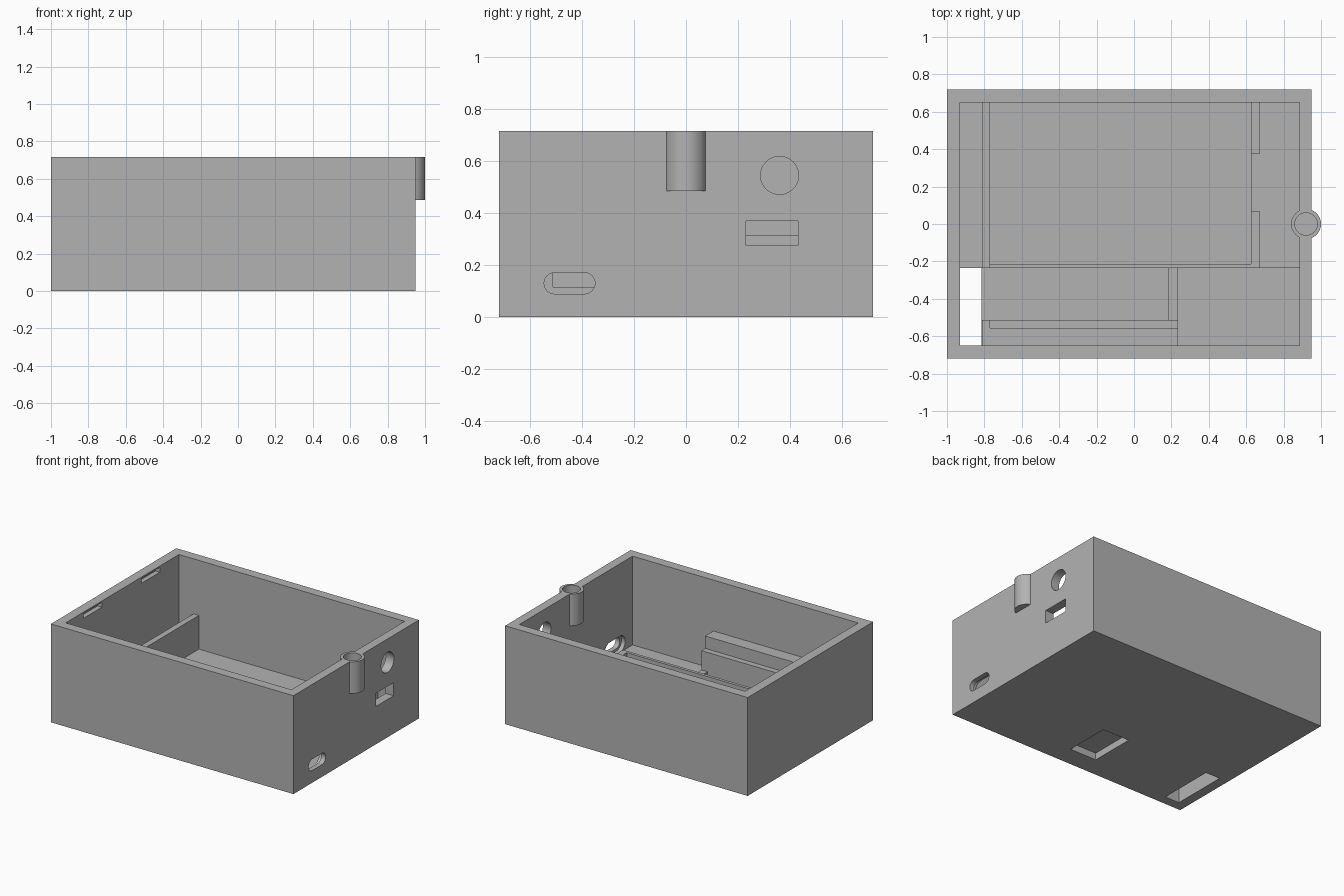
import bpy, bmesh, math
from mathutils import Matrix

cube = bpy.data.objects.get("Cube")
if cube:
    bpy.data.objects.remove(cube, do_unlink=True)

grey = bpy.data.materials.new("plain grey")
grey.use_nodes = True
grey.diffuse_color = (0.45, 0.45, 0.45, 1)
grey.node_tree.nodes["Principled BSDF"].inputs["Base Color"].default_value = (0.45, 0.45, 0.45, 1)


def finish(name, bm):
    bmesh.ops.recalc_face_normals(bm, faces=bm.faces)
    mesh = bpy.data.meshes.new(name)
    bm.to_mesh(mesh)
    bm.free()
    mesh.materials.append(grey)
    obj = bpy.data.objects.new(name, mesh)
    bpy.context.collection.objects.link(obj)
    return obj


def box(name, xs, ys, zs):
    bm = bmesh.new()
    bmesh.ops.create_cube(bm, size=1)
    for v in bm.verts:
        v.co = [lo + (c + 0.5) * (hi - lo) for c, (lo, hi) in zip(v.co, (xs, ys, zs))]
    return finish(name, bm)


def cylinder(name, radius, depth, centre, along_x=False):
    bm = bmesh.new()
    turn = Matrix.Rotation(math.pi / 2, 4, "Y") if along_x else Matrix()
    bmesh.ops.create_cone(bm, cap_ends=True, segments=48, radius1=radius, radius2=radius,
                          depth=depth, matrix=Matrix.Translation(centre) @ turn)
    return finish(name, bm)


def stadium(name, xs, y, z, half_length, radius):
    # Rounded slot running along y, cut in the x direction
    bm = bmesh.new()
    ring = []
    for side in (1, -1):
        for i in range(13):
            a = -math.pi / 2 + math.pi * i / 12
            ring.append((y + side * (half_length - radius + radius * math.cos(a)),
                         z + side * radius * math.sin(a)))
    face = bm.faces.new([bm.verts.new((xs[0], *p)) for p in ring])
    new = bmesh.ops.extrude_face_region(bm, geom=[face])["geom"]
    bmesh.ops.translate(bm, vec=(xs[1] - xs[0], 0, 0),
                        verts=[g for g in new if isinstance(g, bmesh.types.BMVert)])
    return finish(name, bm)


def combine(target, tool, operation="DIFFERENCE"):
    mod = target.modifiers.new("combine", "BOOLEAN")
    mod.operation, mod.solver, mod.object = operation, "EXACT", tool
    bpy.context.view_layer.objects.active = target
    bpy.ops.object.modifier_apply(modifier=mod.name)
    bpy.data.objects.remove(tool, do_unlink=True)


# Open case with a thick wall and floor
FLOOR = 0.07
case = box("case", (-1, 0.95), (-0.72, 0.72), (0, 0.715))
combine(case, box("cavity", (-0.93, 0.885), (-0.65, 0.65), (FLOOR, 0.9)))

# Screw post in the right wall with a blind bore
combine(case, cylinder("post", 0.08, 0.23, (0.92, 0, 0.6)), "UNION")
combine(case, cylinder("bore", 0.06, 0.4, (0.92, 0, 0.72)))

# Openings in the right wall
combine(case, cylinder("round_hole", 0.073, 0.3, (0.92, 0.36, 0.545), True))
combine(case, box("port_hole", (0.8, 1.1), (0.23, 0.43), (0.275, 0.37)))
combine(case, stadium("slot_hole", (0.8, 1.1), -0.448, 0.13, 0.098, 0.041))
combine(case, stadium("slot_counterbore", (0.8, 0.915), -0.448, 0.13, 0.118, 0.058))

# Opening through the floor and shallow pocket underneath
combine(case, box("floor_opening", (-0.93, -0.815), (-0.65, -0.235), (-0.1, 0.2)))
combine(case, box("under_pocket", (-0.15, 0.065), (-0.57, -0.235), (-0.1, 0.05)))

# Lid catch grooves inside the left wall
for y in (-0.34, 0.325):
    combine(case, box("groove", (-0.965, -0.9), (y - 0.105, y + 0.105), (0.67, 0.705)))

# Raised rear floor on both sides of the tray
BASE = FLOOR - 0.01
box("rear_floor_left", (-0.935, -0.81), (-0.235, 0.655), (BASE, 0.1))
box("rear_floor_right", (0.625, 0.89), (-0.235, 0.655), (BASE, 0.1))

# Rear tray walls, with a gap on the right
box("tray_left_wall", (-0.813, -0.77), (-0.235, 0.655), (BASE, 0.315))
box("tray_front_wall", (-0.775, 0.67), (-0.235, -0.213), (BASE, 0.25))
for name, ys in (("tray_right_wall_front", (-0.214, 0.07)), ("tray_right_wall_back", (0.375, 0.655))):
    box(name, (0.625, 0.67), ys, (BASE, 0.25))

# Stepped front support and the low stop beside it
support = box("front_support", (-0.813, 0.235), (-0.655, -0.512), (BASE, 0.345))
combine(support, box("ledge", (-0.77, 0.4), (-0.555, -0.4), (0.255, 0.5)))
box("low_stop", (0.185, 0.235), (-0.515, -0.23), (BASE, 0.115))

# Smooth the round surfaces only
bpy.ops.object.select_all(action="DESELECT")
case.select_set(True)
bpy.context.view_layer.objects.active = case
bpy.ops.object.shade_smooth_by_angle(angle=math.radians(30))
